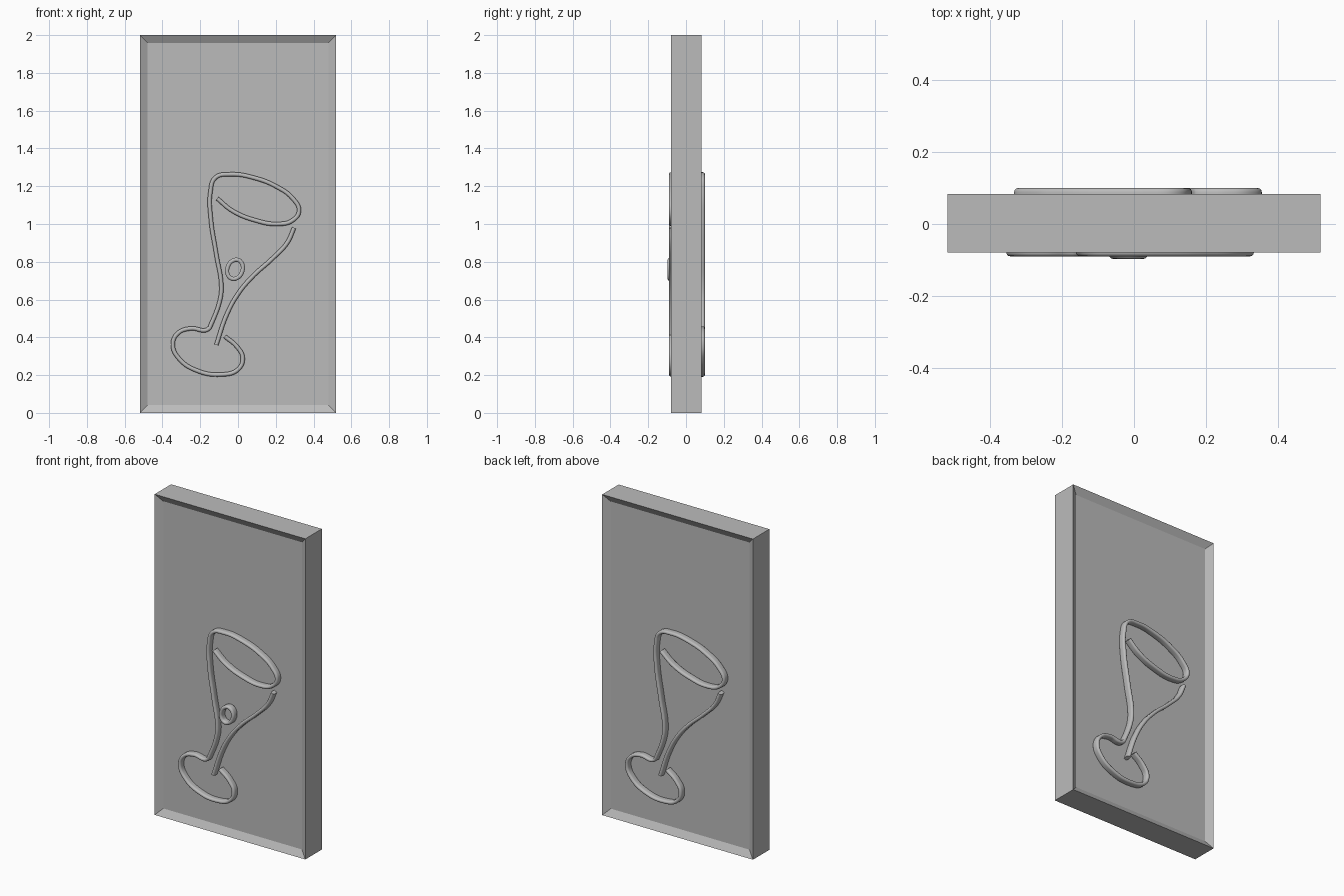
import bpy, bmesh, math
from mathutils import Matrix, Vector

cube = bpy.data.objects.get("Cube")
if cube:
    bpy.data.objects.remove(cube, do_unlink=True)

grey = bpy.data.materials.new("plain_grey")
grey.use_nodes = True
colour = (0.5, 0.5, 0.5, 1)
grey.diffuse_color = colour
grey.node_tree.nodes["Principled BSDF"].inputs["Base Color"].default_value = colour

FRONT, BACK = -0.079, 0.083
BORDER, RECESS = 0.042, 0.025


def make_panel():
    """Upright slab with a shallow framed recess on both broad faces."""
    bm = bmesh.new()
    size = Matrix.Diagonal((1.04, BACK - FRONT, 2, 1))
    bmesh.ops.create_cube(bm, size=1, matrix=Matrix.Translation((0, (FRONT + BACK) / 2, 1)) @ size)
    bm.normal_update()
    for face in [f for f in bm.faces if abs(f.normal.y) > 0.9]:
        inward = -face.normal * RECESS
        bmesh.ops.inset_region(bm, faces=[face], thickness=BORDER, use_even_offset=True)
        bmesh.ops.translate(bm, verts=face.verts, vec=inward)
    mesh = bpy.data.meshes.new("panel")
    bm.to_mesh(mesh)
    bm.free()
    mesh.materials.append(grey)
    bpy.context.collection.objects.link(bpy.data.objects.new("panel", mesh))


def make_line(name, points, y, turn=0, closed=False, corners=()):
    """Raised rounded line drawn in the x-z plane, centred at depth y."""
    curve = bpy.data.curves.new(name, "CURVE")
    curve.dimensions = "3D"
    curve.twist_mode = "Z_UP"
    curve.fill_mode = "FULL"
    curve.use_fill_caps = True
    curve.extrude = 0.011
    curve.bevel_depth = 0.011
    curve.bevel_resolution = 3
    curve.resolution_u = 8
    spline = curve.splines.new("BEZIER")
    spline.bezier_points.add(len(points) - 1)
    spline.use_cyclic_u = closed
    for i, (point, (x, z)) in enumerate(zip(spline.bezier_points, points)):
        point.co = (x, z, 0)
        kind = "VECTOR" if i in corners else "AUTO"
        point.handle_left_type = point.handle_right_type = kind
    obj = bpy.data.objects.new(name, curve)
    obj.location.y = y
    obj.rotation_euler = (math.pi / 2, 0, turn)
    bpy.context.collection.objects.link(obj)
    # Turn the curve into a smooth shaded mesh
    bpy.ops.object.select_all(action="DESELECT")
    obj.select_set(True)
    bpy.context.view_layer.objects.active = obj
    bpy.ops.object.convert(target="MESH")
    obj = bpy.context.object
    obj.data.materials.clear()
    obj.data.materials.append(grey)
    bpy.ops.object.shade_smooth_by_angle(angle=math.radians(40))


# Rim, left side of the bowl, stem and foot in one stroke
outline = [
    (-.11, 1.135), (-.03, 1.07), (.09, 1.02), (.21, 1.0), (.29, 1.02), (.323, 1.07),
    (.29, 1.135), (.2, 1.2), (.09, 1.243), (-.04, 1.263), (-.12, 1.245),
    (-.146, 1.17), (-.144, 1.03), (-.115, .84), (-.088, .66), (-.1, .58), (-.15, .45),
    (-.17, .438), (-.25, .447), (-.32, .42), (-.345, .36), (-.31, .285), (-.22, .225),
    (-.09, .203), (0, .23), (.025, .29), (-.005, .35), (-.07, .405),
]
# Right side of the bowl running down into the stem
side = [(.297, .98), (.26, .9), (.18, .815), (.08, .725), (0, .63), (-.06, .52), (-.115, .36)]

make_panel()
for label, y, turn in (("front", -.068, 0), ("back", .078, math.pi)):
    make_line(label + "_glass_outline", outline, y, turn, corners=(16,))
    make_line(label + "_glass_side", side, y, turn)

# Small tilted oval inside the front glass
tilt = Matrix.Rotation(math.radians(-20), 2)
oval = []
for i in range(8):
    a = i * math.tau / 8
    p = tilt @ Vector((.04 * math.cos(a), .052 * math.sin(a)))
    oval.append((p.x - .016, p.y + .76))
make_line("front_oval", oval, -.075, closed=True)
